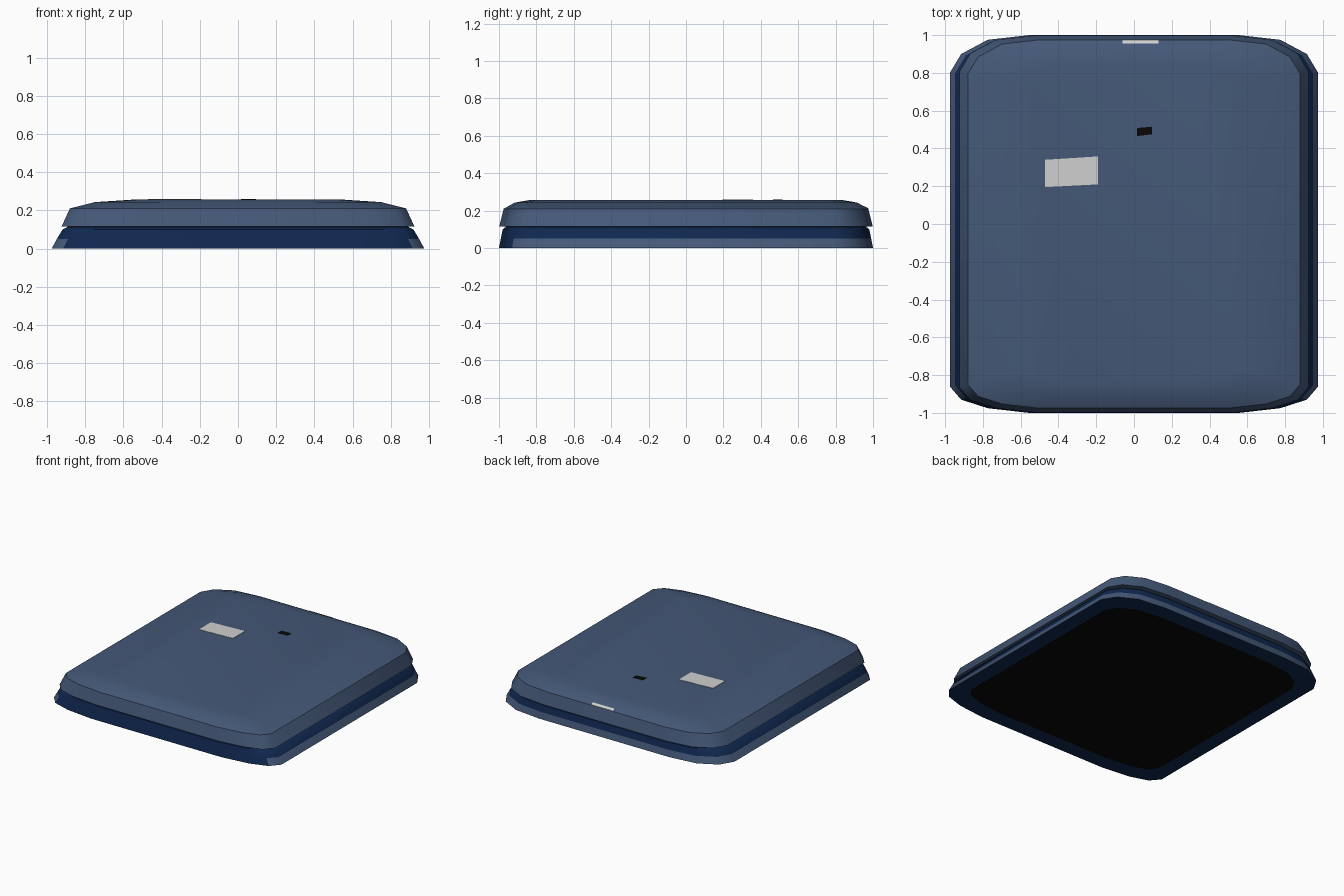
import bpy, bmesh, math

if "Cube" in bpy.data.objects:
    bpy.data.objects.remove(bpy.data.objects["Cube"])


def material(name, rgb):
    m = bpy.data.materials.new(name)
    m.diffuse_color = (*rgb, 1)
    m.use_nodes = True
    m.node_tree.nodes["Principled BSDF"].inputs["Base Color"].default_value = m.diffuse_color
    return m


STEEL = material("steel blue", (0.058, 0.098, 0.185))
NAVY = material("navy", (0.005, 0.021, 0.080))
BLACK = material("black", (0.002, 0.002, 0.002))
PALE = material("pale grey", (0.62, 0.63, 0.62))


def outline(hx, hy):
    """Rounded rectangle with three-facet corners; the front corners are tighter."""
    k = hx / 0.975
    back = [(0, .2), (.06, .1), (.2, .025), (.42, 0)]
    front = [(0, .14), (.06, .07), (.2, .025), (.42, 0)]
    b = [(hx - a * k, hy - c * k) for a, c in back]
    f = [(hx - a * k, -hy + c * k) for a, c in front]
    right = f[::-1] + b
    return right + [(-x, y) for x, y in right[::-1]]


def loft(name, rings, mats, rule):
    """Skin a stack of (z, half width, half depth) outlines and cap both ends."""
    bm = bmesh.new()
    loops = [[bm.verts.new((x, y, z)) for x, y in outline(hx, hy)] for z, hx, hy in rings]
    for lo, hi in zip(loops, loops[1:]):
        n = len(lo)
        for i in range(n):
            j = (i + 1) % n
            bm.faces.new((lo[i], lo[j], hi[j], hi[i]))
    bm.faces.new(loops[0][::-1])
    bm.faces.new(loops[-1])
    bmesh.ops.recalc_face_normals(bm, faces=bm.faces)
    bm.normal_update()
    for f in bm.faces:
        f.material_index = rule(f)
    return finish(name, bm, mats)


def finish(name, bm, mats):
    me = bpy.data.meshes.new(name)
    bm.to_mesh(me)
    bm.free()
    for m in mats:
        me.materials.append(m)
    ob = bpy.data.objects.new(name, me)
    bpy.context.collection.objects.link(ob)
    bpy.ops.object.select_all(action='DESELECT')
    ob.select_set(True)
    bpy.context.view_layer.objects.active = ob
    bpy.ops.object.shade_smooth_by_angle(angle=math.radians(38))
    return ob


def plate(name, corners, mat, thick=0.003):
    """Thin painted plate extruded upward from four corners."""
    bm = bmesh.new()
    f = bm.faces.new([bm.verts.new(c) for c in corners])
    new = bmesh.ops.extrude_face_region(bm, geom=[f])["geom"]
    bmesh.ops.translate(bm, vec=(0, 0, thick),
                        verts=[v for v in new if isinstance(v, bmesh.types.BMVert)])
    bmesh.ops.recalc_face_normals(bm, faces=bm.faces)
    return finish(name, bm, [mat])


# Flared base: black underside panel, navy skirt, lighter lower band except at the front
def base_rule(f):
    z = f.calc_center_median().z
    if f.normal.z < -0.9:
        return 2 if len(f.verts) > 4 else 0
    return 1 if z < 0.045 and f.normal.y < 0.99 and f.normal.y > -0.75 or \
        (z < 0.045 and f.normal.y > 0.5) else 0


loft("base", [(0, .86, .88), (0, .975, 1.0), (.05, .948, .99),
              (.1, .918, .98), (.112, .895, .965)], [NAVY, STEEL, BLACK], base_rule)

# Domed upper shell overhanging the base
loft("upper_shell", [(.112, .86, .94), (.116, .923, .998), (.21, .88, .975),
                     (.243, .75, .915), (.256, .55, .84)], [STEEL], lambda f: 0)

# Painted details on the top
plate("top_label", [(-.47, .195, .2555), (-.19, .21, .2555),
                    (-.19, .358, .2555), (-.47, .34, .2555)], PALE)
plate("top_mark", [(.015, .465, .2555), (.095, .475, .2555),
                   (.095, .515, .2555), (.015, .508, .2555)], BLACK)
plate("back_edge_strip", [(-.06, .955, .2210), (.13, .955, .2210),
                          (.13, .974, .2105), (-.06, .974, .2105)], PALE)
